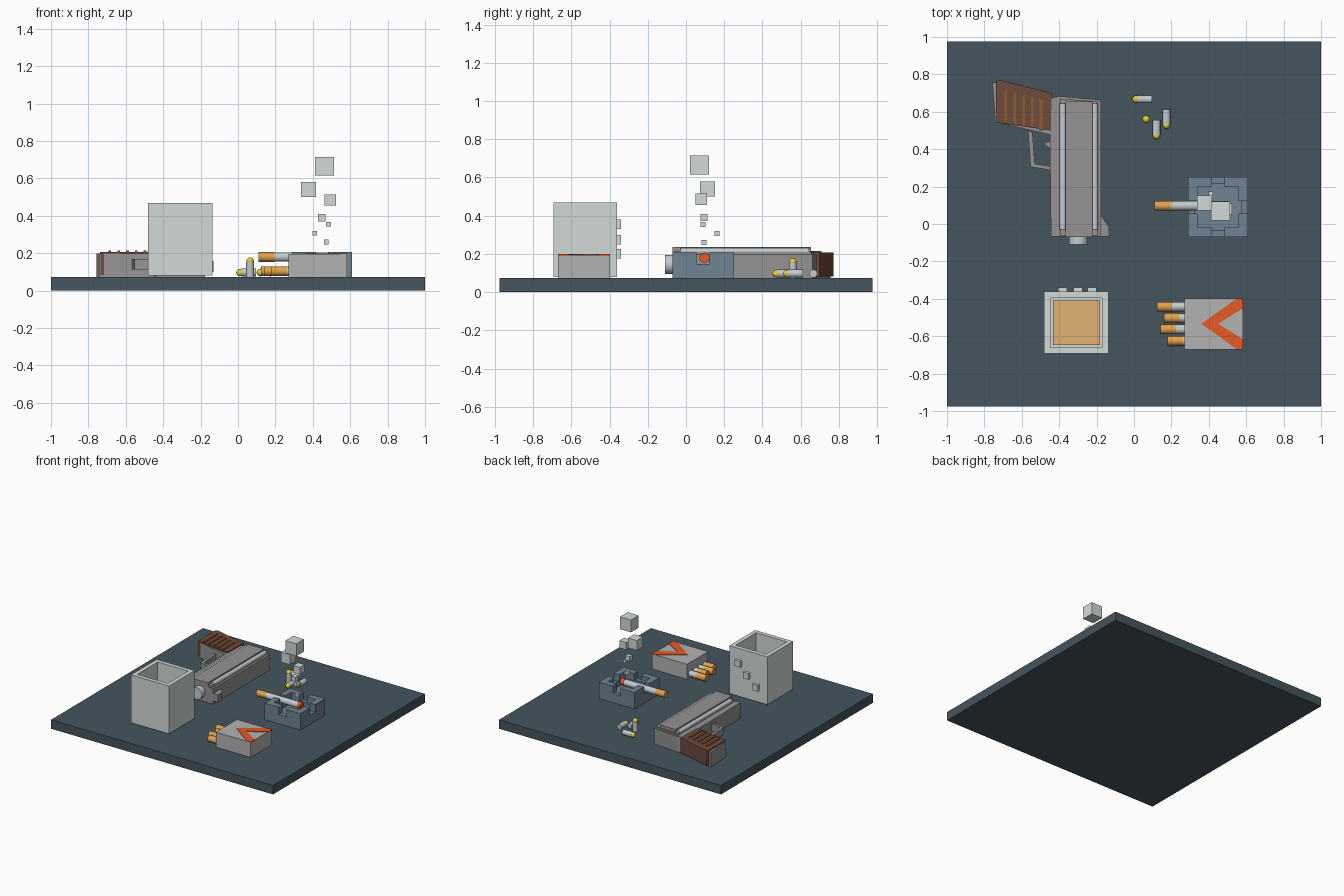
import bpy, bmesh, math
from mathutils import Vector, Matrix

if "Cube" in bpy.data.objects:
    bpy.data.objects.remove(bpy.data.objects["Cube"])


def mat(name, r, g, b):
    m = bpy.data.materials.new(name)
    m.diffuse_color = (r, g, b, 1)
    m.use_nodes = True
    m.node_tree.nodes["Principled BSDF"].inputs["Base Color"].default_value = m.diffuse_color
    return m


SLATE = mat("slate", 0.06, 0.09, 0.11)
BLUE = mat("blue_grey", 0.16, 0.23, 0.29)
PALE = mat("pale", 0.65, 0.70, 0.68)
STEEL = mat("steel", 0.30, 0.29, 0.29)
SILVER = mat("silver", 0.55, 0.60, 0.62)
BROWN = mat("brown", 0.16, 0.07, 0.045)
RIDGE = mat("ridge_brown", 0.27, 0.11, 0.03)
TAN = mat("tan", 0.75, 0.45, 0.18)
ORANGE = mat("filter_orange", 0.75, 0.36, 0.07)
RED = mat("red_orange", 0.80, 0.10, 0.02)
YELLOW = mat("yellow", 0.80, 0.65, 0.03)
CARD = mat("card", 0.45, 0.45, 0.45)


def finish(name, bm, m):
    bmesh.ops.recalc_face_normals(bm, faces=bm.faces)
    me = bpy.data.meshes.new(name)
    bm.to_mesh(me)
    bm.free()
    ob = bpy.data.objects.new(name, me)
    bpy.context.collection.objects.link(ob)
    if m:
        me.materials.append(m)
    return ob


def box(name, x0, x1, y0, y1, z0, z1, m, wall=0, depth=0):
    """Box; with wall and depth it gets a square well in its top."""
    bm = bmesh.new()
    bmesh.ops.create_cube(bm, size=1)
    for v in bm.verts:
        v.co = Vector(((x0 + x1) / 2 + v.co.x * (x1 - x0),
                       (y0 + y1) / 2 + v.co.y * (y1 - y0),
                       (z0 + z1) / 2 + v.co.z * (z1 - z0)))
    if wall:
        bm.normal_update()
        top = max(bm.faces, key=lambda f: f.calc_center_median().z)
        bmesh.ops.inset_region(bm, faces=[top], thickness=wall)
        new = bmesh.ops.extrude_face_region(bm, geom=[top])["geom"]
        bmesh.ops.translate(bm, vec=(0, 0, -depth),
                            verts=[g for g in new if isinstance(g, bmesh.types.BMVert)])
        if top.is_valid:
            bmesh.ops.delete(bm, geom=[top], context='FACES_ONLY')
    return finish(name, bm, m)


def prism(name, pts, z0, z1, m):
    """Extrude a top-view outline from z0 to z1."""
    bm = bmesh.new()
    f = bm.faces.new([bm.verts.new((x, y, z0)) for x, y in pts])
    new = bmesh.ops.extrude_face_region(bm, geom=[f])["geom"]
    bmesh.ops.translate(bm, vec=(0, 0, z1 - z0),
                        verts=[g for g in new if isinstance(g, bmesh.types.BMVert)])
    return finish(name, bm, m)


def rod(name, a, b, r, m, sides=12):
    a, b = Vector(a), Vector(b)
    rot = (b - a).to_track_quat('Z', 'Y').to_matrix().to_4x4()
    bm = bmesh.new()
    bmesh.ops.create_cone(bm, cap_ends=True, segments=sides, radius1=r, radius2=r,
                          depth=(b - a).length, matrix=Matrix.Translation((a + b) / 2) @ rot)
    for f in bm.faces:
        f.smooth = len(f.verts) == 4
    ob = finish(name, bm, m)
    for e in ob.data.edges:
        v1, v2 = (ob.data.vertices[i].co for i in e.vertices)
        e.use_edge_sharp = abs((v1 - v2).dot((b - a).normalized())) < 1e-5
    return ob


def ball(name, c, r, m):
    bm = bmesh.new()
    bmesh.ops.create_uvsphere(bm, u_segments=12, v_segments=8, radius=r,
                              matrix=Matrix.Translation(c))
    for f in bm.faces:
        f.smooth = True
    return finish(name, bm, m)


def cigarette(name, x0, xf, x1, y, z, r=0.026):
    rod(name + "_filter", (x0, y, z), (xf, y, z), r, ORANGE)
    rod(name + "_paper", (xf, y, z), (x1, y, z), r * 0.97, SILVER)


T = 0.073  # table top height
box("table_top", -1, 1, -0.977, 0.977, 0, T, SLATE)

# Cup with drink and three small cubes on its back
box("cup", -0.48, -0.137, -0.693, -0.362, 0.08, 0.47, PALE, 0.048, 0.34)
box("drink", -0.434, -0.183, -0.647, -0.408, 0.13, 0.24, TAN)
for i, (x, z) in enumerate([(-0.225, 0.355), (-0.30, 0.275), (-0.383, 0.20)]):
    box(f"cup_handle_cube_{i}", x - 0.024, x + 0.024, -0.37, -0.34, z - 0.025, z + 0.025, PALE)

# Pistol lying on its side: frame, guard, trigger, slide, rails, muzzle, sight
prism("pistol_frame", [(-0.444, -0.068), (-0.176, -0.068), (-0.176, 0.663),
                       (-0.40, 0.684), (-0.45, 0.67), (-0.45, 0.47)], T, 0.2, STEEL)
prism("trigger_guard", [(-0.567, 0.50), (-0.553, 0.305), (-0.44, 0.287), (-0.44, 0.308),
                        (-0.53, 0.322), (-0.543, 0.49)], 0.113, 0.17, STEEL)
prism("trigger", [(-0.487, 0.43), (-0.44, 0.398), (-0.44, 0.445)], 0.125, 0.155, STEEL)
prism("slide_panel", [(-0.396, -0.065), (-0.193, -0.065), (-0.193, 0.655),
                      (-0.396, 0.67)], 0.2, 0.212, STEEL)
box("slide_rib", -0.366, -0.223, -0.07, 0.655, 0.2, 0.235, STEEL)
for s, x in (("left", -0.38), ("right", -0.209)):
    rod("slide_rail_" + s, (x, -0.03, 0.213), (x, 0.645, 0.213), 0.017, SILVER)
rod("muzzle", (-0.297, -0.11, 0.145), (-0.297, -0.06, 0.145), 0.05, SILVER)
prism("front_sight", [(-0.18, -0.068), (-0.132, -0.068), (-0.134, -0.016),
                      (-0.18, 0.052)], 0.10, 0.16, STEEL)

# Grip: steel core, brown panel, ridges running across it
prism("grip_core", [(-0.44, 0.475), (-0.742, 0.545), (-0.757, 0.757),
                    (-0.73, 0.755), (-0.44, 0.675)], T, 0.198, STEEL)
prism("grip_panel", [(-0.408, 0.465), (-0.736, 0.542), (-0.738, 0.762),
                     (-0.727, 0.772), (-0.44, 0.70), (-0.445, 0.50)][1:], T + 0.01, 0.207, BROWN)
for i in range(5):
    x = -0.685 + i * 0.047
    y = 0.63 - i * 0.011
    box(f"grip_ridge_{i}", x - 0.007, x + 0.007, y - 0.085, y + 0.08, 0.2, 0.214, RIDGE)


# Cartridges: base, length along a direction, round yellow tip
def cartridge(name, base, d):
    base, d = Vector(base), Vector(d)
    rod(name + "_case", base, base + d * 0.08, 0.021, SILVER)
    ball(name + "_tip", base + d * 0.085, 0.02, YELLOW)


cartridge("cartridge_standing", (0.065, 0.56, T), (0, 0, 1))
cartridge("cartridge_a", (0.095, 0.667, 0.097), (-1, 0, 0))
cartridge("cartridge_b", (0.173, 0.613, 0.097), (0, -1, 0))
cartridge("cartridge_c", (0.12, 0.557, 0.097), (0, -1, 0))

# Ashtray: dish plus four L-shaped corners leaving rest notches
box("ashtray_dish", 0.29, 0.61, -0.07, 0.25, T, 0.148, BLUE, 0.05, 0.045)
L = [(0.16, 0.034), (0.16, 0.16), (0.034, 0.16), (0.034, 0.11), (0.11, 0.11), (0.11, 0.034)]
for sx in (-1, 1):
    for sy in (-1, 1):
        prism(f"ashtray_corner_{sx}_{sy}", [(0.45 + sx * x, 0.09 + sy * y) for x, y in L],
              0.148, 0.207, BLUE)

# Lit cigarette
cigarette("lit_cigarette", 0.11, 0.195, 0.48, 0.097, 0.18)
rod("ember", (0.48, 0.097, 0.18), (0.51, 0.097, 0.18), 0.027, RED)

# Smoke cubes: x, y, z, size
for i, (x, y, z, s) in enumerate([
        (0.462, 0.07, 0.665, 0.10), (0.377, 0.112, 0.54, 0.08), (0.493, 0.08, 0.485, 0.06),
        (0.448, 0.094, 0.39, 0.038), (0.483, 0.09, 0.355, 0.026),
        (0.41, 0.162, 0.307, 0.026), (0.472, 0.094, 0.26, 0.026)]):
    h = s / 2
    box(f"smoke_{i}", x - h, x + h, y - h, y + h, z - h, z + h, PALE)

# Cigarette packet with a chevron stripe and four loose ends
box("packet", 0.27, 0.583, -0.67, -0.398, T, 0.195, CARD)
prism("packet_stripe", [(0.36, -0.533), (0.55, -0.398), (0.584, -0.398), (0.584, -0.45),
                        (0.45, -0.533), (0.584, -0.617), (0.584, -0.67), (0.55, -0.67)],
      0.19, 0.199, RED)
for i, (x, y) in enumerate([(0.122, -0.442), (0.16, -0.503), (0.143, -0.563), (0.18, -0.625)]):
    cigarette(f"packet_cigarette_{i}", x, x + 0.082, 0.28, y, 0.104)
